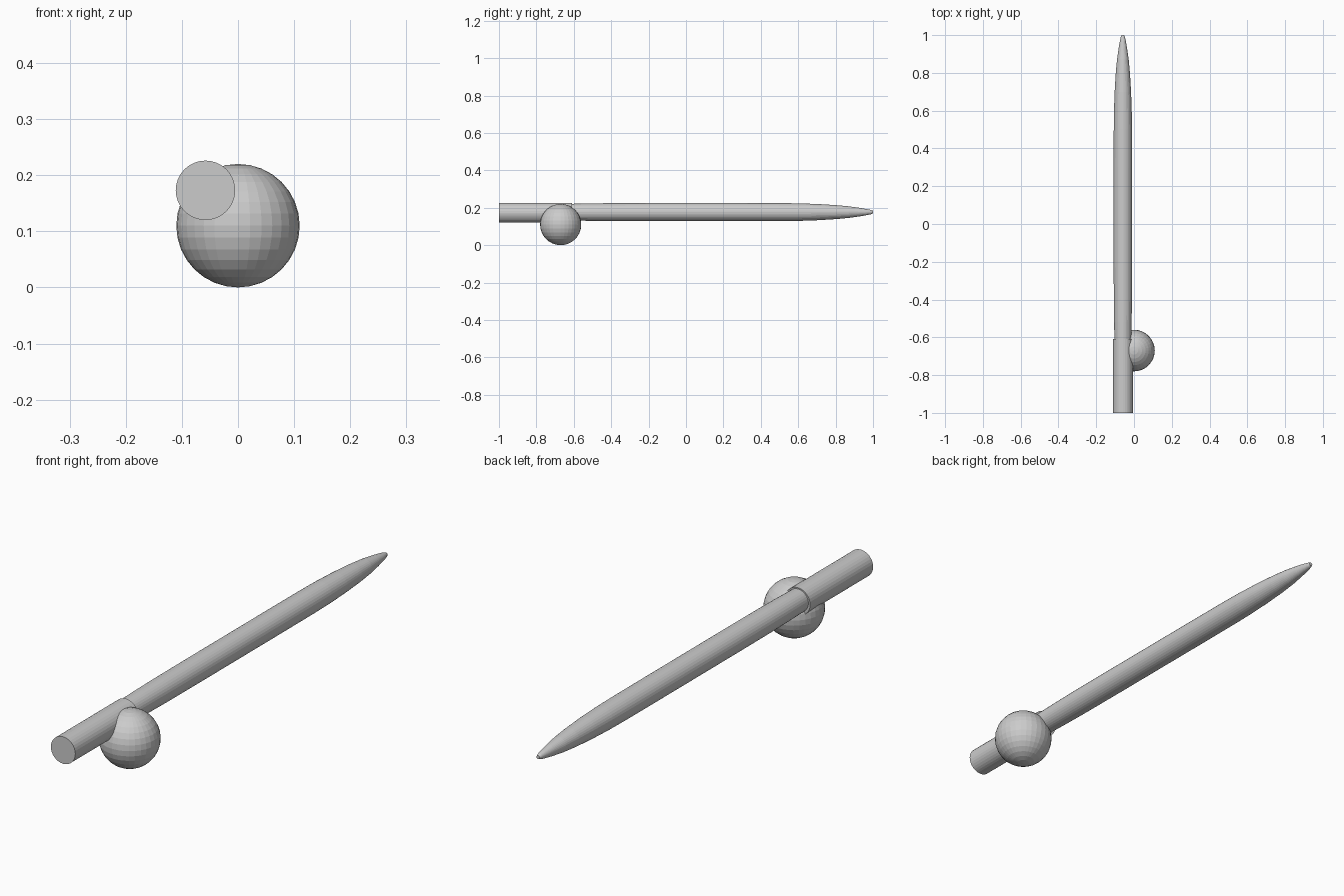
import bpy, bmesh, math

if "Cube" in bpy.data.objects:
    bpy.data.objects.remove(bpy.data.objects["Cube"])


def lathe_y(name, profile, cx, cz, sides):
    """Capped solid of revolution around a line parallel to y; profile = (y, radius)."""
    bm = bmesh.new()
    rings = []
    for y, r in profile:
        rings.append([bm.verts.new((cx + r * math.cos(a), y, cz + r * math.sin(a)))
                      for a in (2 * math.pi * i / sides for i in range(sides))])
    for a, b in zip(rings, rings[1:]):
        for i in range(sides):
            j = (i + 1) % sides
            bm.faces.new((a[i], a[j], b[j], b[i]))
    bm.faces.new(rings[0])
    bm.faces.new(rings[-1])
    bmesh.ops.recalc_face_normals(bm, faces=bm.faces)
    mesh = bpy.data.meshes.new(name)
    bm.to_mesh(mesh)
    bm.free()
    ob = bpy.data.objects.new(name, mesh)
    bpy.context.collection.objects.link(ob)
    return ob


# Straight rear sleeve
lathe_y("handle_sleeve", [(-1.0, 0.053), (-0.61, 0.053)], -0.058, 0.173, 32)

# Long shaft, slightly narrowed at the sleeve and tapering to a blunt tip
lathe_y("shaft", [(-0.66, 0.042), (-0.61, 0.0445), (-0.52, 0.0465), (-0.4, 0.048),
                  (-0.2, 0.0485), (0.3, 0.0485), (0.5, 0.0482), (0.6, 0.047),
                  (0.7, 0.0435), (0.8, 0.0375), (0.87, 0.031), (0.93, 0.0225),
                  (0.97, 0.0155), (0.99, 0.011), (1.0, 0.007)],
        -0.059, 0.1765, 32)

# Ball under the sleeve
bpy.ops.mesh.primitive_uv_sphere_add(segments=32, ring_count=16, radius=0.11,
                                     location=(0, -0.67, 0.11))
bpy.context.object.name = "ball"
